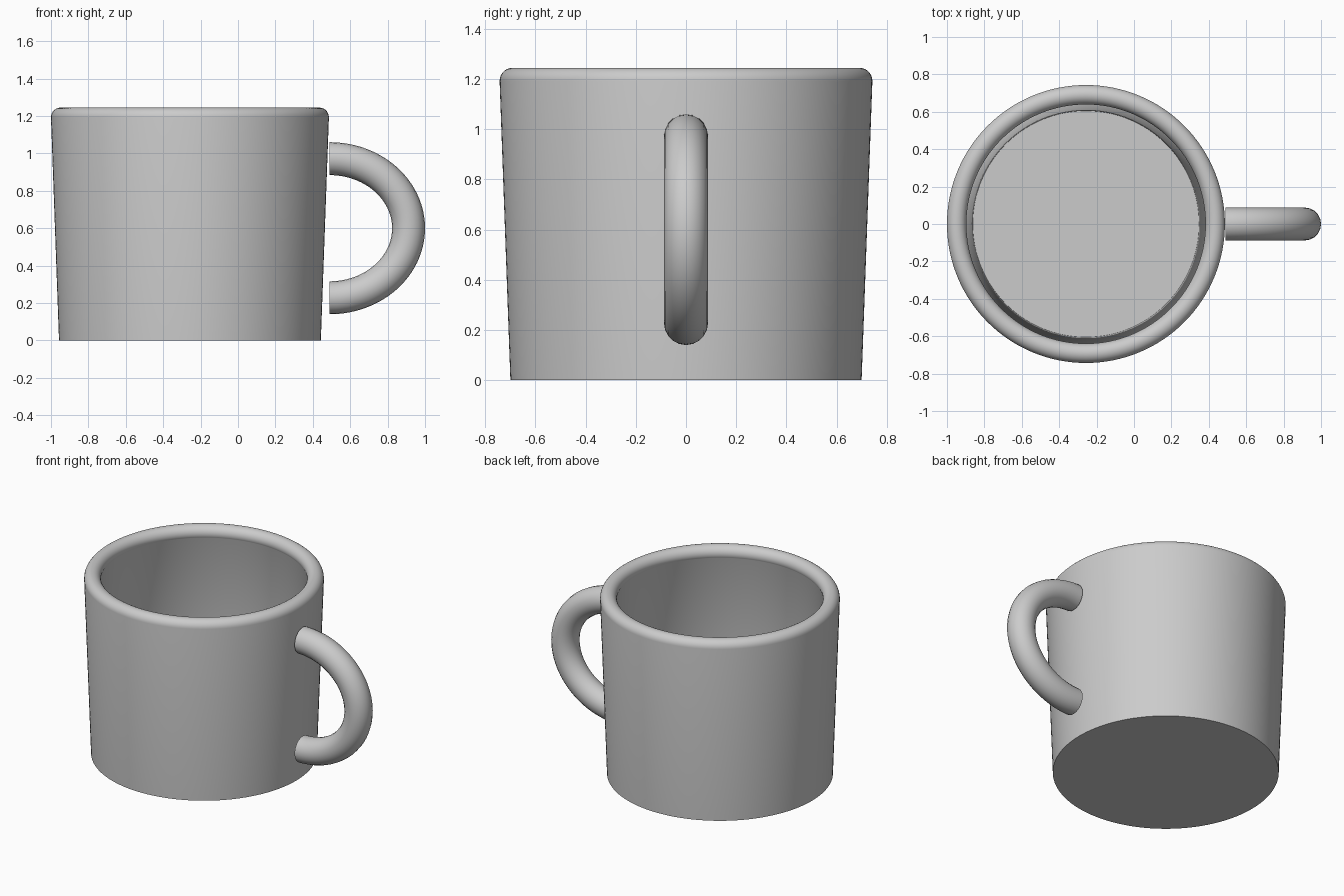
import bpy, bmesh, math

if "Cube" in bpy.data.objects:
    bpy.data.objects.remove(bpy.data.objects["Cube"])

CX = -0.257          # axis of the cup
SEGMENTS = 128


def smooth(obj, angle=40):
    bpy.ops.object.select_all(action='DESELECT')
    obj.select_set(True)
    bpy.context.view_layer.objects.active = obj
    bpy.ops.object.shade_smooth_by_angle(angle=math.radians(angle))


def lathe(name, profile, x):
    """Revolve an (r, z) profile that starts and ends on the axis."""
    bm = bmesh.new()
    verts = [bm.verts.new((r, 0, z)) for r, z in profile]
    edges = [bm.edges.new(pair) for pair in zip(verts, verts[1:])]
    bmesh.ops.spin(bm, geom=verts + edges, cent=(0, 0, 0), axis=(0, 0, 1),
                   angle=math.tau, steps=SEGMENTS)
    bmesh.ops.remove_doubles(bm, verts=bm.verts, dist=1e-5)
    bmesh.ops.recalc_face_normals(bm, faces=bm.faces)
    mesh = bpy.data.meshes.new(name)
    bm.to_mesh(mesh)
    bm.free()
    obj = bpy.data.objects.new(name, mesh)
    obj.location.x = x
    bpy.context.collection.objects.link(obj)
    smooth(obj)
    return obj


# Cup: tapered wall, rounded rim slightly overhanging the hollow inside, flat floor
rim_r, rim_z, rim_tube = 0.691, 1.193, 0.052
rim = []
for i in range(17):
    a = math.radians(200 * i / 16)
    rim.append((rim_r + rim_tube * math.cos(a), rim_z + rim_tube * math.sin(a)))
lathe("cup", [(0, 0), (0.70, 0)] + rim + [(0.645, 1.17), (0.605, 0.10), (0, 0.10)], CX)

# Handle: round tube swept along a half ellipse
START, REACH, RISE, MID_Z, TUBE = 0.489, 0.423, 0.372, 0.60, 0.088
K = 0.5523
curve = bpy.data.curves.new("handle", 'CURVE')
curve.dimensions = '3D'
curve.resolution_u = 24
curve.bevel_depth = TUBE
curve.bevel_resolution = 8
curve.use_fill_caps = True
spline = curve.splines.new('BEZIER')
spline.bezier_points.add(2)
points = [(0, 1, K * REACH, 0), (REACH, 0, 0, -K * RISE), (0, -1, -K * REACH, 0)]
for p, (dx, side, tx, tz) in zip(spline.bezier_points, points):
    x, z = START + dx, MID_Z + side * RISE
    p.handle_left_type = p.handle_right_type = 'FREE'
    p.co = (x, 0, z)
    p.handle_left = (x - tx, 0, z - tz)
    p.handle_right = (x + tx, 0, z + tz)
handle = bpy.data.objects.new("handle", curve)
bpy.context.collection.objects.link(handle)
bpy.ops.object.select_all(action='DESELECT')
handle.select_set(True)
bpy.context.view_layer.objects.active = handle
bpy.ops.object.convert(target='MESH')
smooth(bpy.context.view_layer.objects.active)
